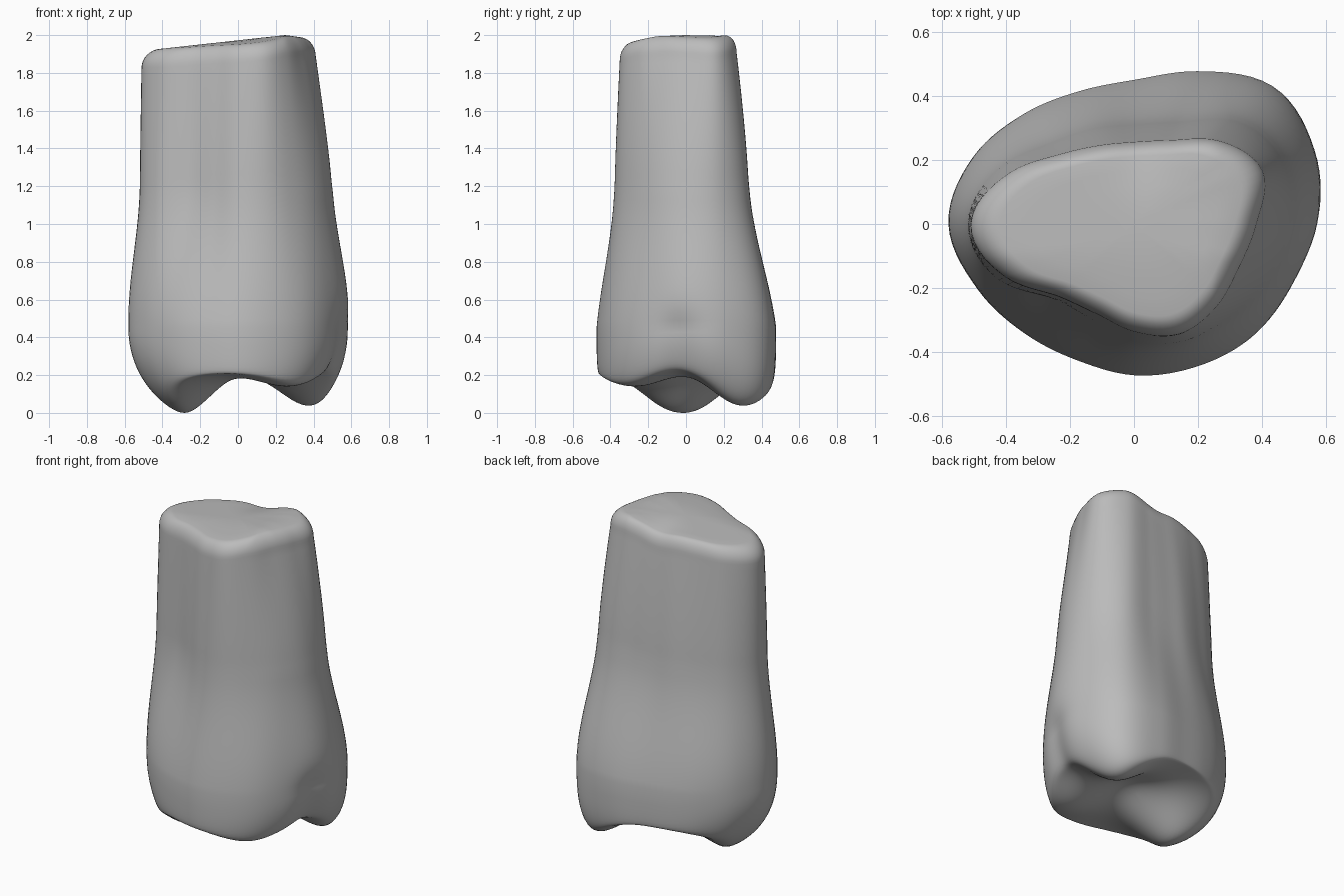
import bpy, bmesh
from math import cos, sin, pi, tau, exp, log

if "Cube" in bpy.data.objects:
    bpy.data.objects.remove(bpy.data.objects["Cube"], do_unlink=True)

SEGMENTS = 112
BODY_RINGS = 36
ROUND_RINGS = 8
BITE_RINGS = 40
BELT = 0.45      # height of the widest part of the crown
ROUND = 0.09     # radius of the rounded upper edge
SHOULDER = 1.88  # height where the upper rounding starts

# Outline radii at equal angles, counterclockwise from +x
CROWN = [.58, .61, .612, .525, .46, .455, .488, .545, .58, .53, .485, .468, .48, .49, .51, .53]
NECK = [.495, .51, .46, .35, .315, .328, .365, .46, .52, .46, .34, .33, .37, .40, .42, .455]
ROOT = [.355, .41, .345, .265, .24, .25, .295, .40, .49, .415, .31, .29, .32, .355, .345, .33]

# Cusps, central pit and side notch of the biting surface: x, y, depth, spread
BUMPS = [(-.33, -.02, .22, .175), (.39, .31, .17, .16), (.26, -.27, .07, .15),
         (.05, .04, -.04, .12), (.48, -.03, -.03, .11)]


def outline(radii, angle):
    """Smooth periodic interpolation of an outline, keeping flat sides flat."""
    place = angle / tau * len(radii)
    i = int(place)
    t = place - i
    a, b, c, d = (1 / radii[(i + k) % len(radii)] for k in (-1, 0, 1, 2))
    return 1 / (b + t / 2 * (c - a + t * (2 * a - 5 * b + 4 * c - d + t * (3 * (b - c) + d - a))))


def smoothstep(low, high, value):
    t = min(max((value - low) / (high - low), 0), 1)
    return t * t * (3 - 2 * t)


def side_radius(angle, z):
    """Blend crown to neck to root going up the side."""
    crown, neck, root = (outline(r, angle) for r in (CROWN, NECK, ROOT))
    to_neck = smoothstep(.3 + .2 * cos(angle) ** 2, 1.25, z)
    to_root = min(max((z - 1.15) / .8, 0), 1) ** 1.35
    radius = crown + (neck - crown) * to_neck + (root * 1.04 - neck) * to_root
    # Furrow on the +x side between two cusps
    turn = (angle + .07 + pi) % tau - pi
    return radius - .045 * exp(-(turn / .2) ** 2 - ((z - .38) / .14) ** 2)


def top_height(x, y):
    """Sloping cut end with a shallow dip at the back edge."""
    dip = .025 * exp(-((x - .03) ** 2 + (y - .24) ** 2) / .012)
    return 1.9725 + .11 * x - .25 * max(x - .25, 0) - .12 * max(-y - .1, 0) - dip


def bite_height(x, y, rho, angle):
    """Rounded crown end, smoothly joined to the cusped surface."""
    power = 2.05 + 1.4 * sin(angle) ** 2 + .8 * exp(-((angle - .75) / .35) ** 2)
    dome = BELT - .5 * max(1 - rho ** power, 0) ** (1 / power)
    cusped = .23
    for cx, cy, depth, spread in BUMPS:
        cusped -= depth * exp(-((x - cx) ** 2 + (y - cy) ** 2) / (2 * spread ** 2))
    soft = .02
    return soft * log(exp(dome / soft) + exp(cusped / soft))


def body_point(angle, u):
    r = side_radius(angle, BELT + u * (SHOULDER - BELT))
    x, y = r * cos(angle), r * sin(angle)
    return x, y, BELT + u * (top_height(x, y) - ROUND - BELT)


def top_point(angle, inset, lift):
    r = side_radius(angle, SHOULDER) * inset
    x, y = r * cos(angle), r * sin(angle)
    return x, y, top_height(x, y) - ROUND * (1 - lift)


def bite_point(angle, rho):
    # The furrow follows the crown wall down to the edge
    r = rho * side_radius(angle, BELT - .12 * (1 - rho ** 8))
    x, y = r * cos(angle), r * sin(angle)
    return x, y, bite_height(x, y, rho, angle)


angles = [tau * k / SEGMENTS for k in range(SEGMENTS)]

# Biting surface, with its deepest cusp resting on the ground
bite = [[bite_point(a, sin(pi / 2 * k / BITE_RINGS)) for a in angles]
        for k in range(1, BITE_RINGS)]
reach = BELT / (BELT - min(p[2] for ring in bite for p in ring))


def seat(z):
    return BELT - (BELT - z) * reach


rings = [[(x, y, seat(z)) for x, y, z in ring] for ring in bite]

# Crown wall and root, then the rounded edge and the cut end
for k in range(BODY_RINGS + 1):
    rings.append([body_point(a, k / BODY_RINGS) for a in angles])
for k in range(1, ROUND_RINGS + 1):
    turn = pi / 2 * k / ROUND_RINGS
    rings.append([top_point(a, 1 - .18 * (1 - cos(turn)), sin(turn)) for a in angles])
for inset in (.65, .45, .2):
    rings.append([top_point(a, inset, 1) for a in angles])

# Skin the rings and close both ends
bm = bmesh.new()
loops = [[bm.verts.new(p) for p in ring] for ring in rings]
for lower, upper in zip(loops, loops[1:]):
    for k in range(SEGMENTS):
        n = (k + 1) % SEGMENTS
        bm.faces.new((lower[k], lower[n], upper[n], upper[k]))
ends = ((loops[0], seat(bite_height(0, 0, 0, 0))), (loops[-1], top_height(0, 0)))
for loop, z in ends:
    middle = bm.verts.new((0, 0, z))
    for k in range(SEGMENTS):
        bm.faces.new((middle, loop[k], loop[(k + 1) % SEGMENTS]))
bmesh.ops.recalc_face_normals(bm, faces=bm.faces)
for face in bm.faces:
    face.smooth = True
mesh = bpy.data.meshes.new("molar_tooth")
bm.to_mesh(mesh)
bm.free()

# Single plain grey
grey = bpy.data.materials.new("plain grey")
grey.use_nodes = True
colour = (.5, .5, .5, 1)
grey.diffuse_color = colour
shader = next(n for n in grey.node_tree.nodes if n.type == "BSDF_PRINCIPLED")
shader.inputs["Base Color"].default_value = colour
mesh.materials.append(grey)

tooth = bpy.data.objects.new("molar_tooth", mesh)
bpy.context.collection.objects.link(tooth)
